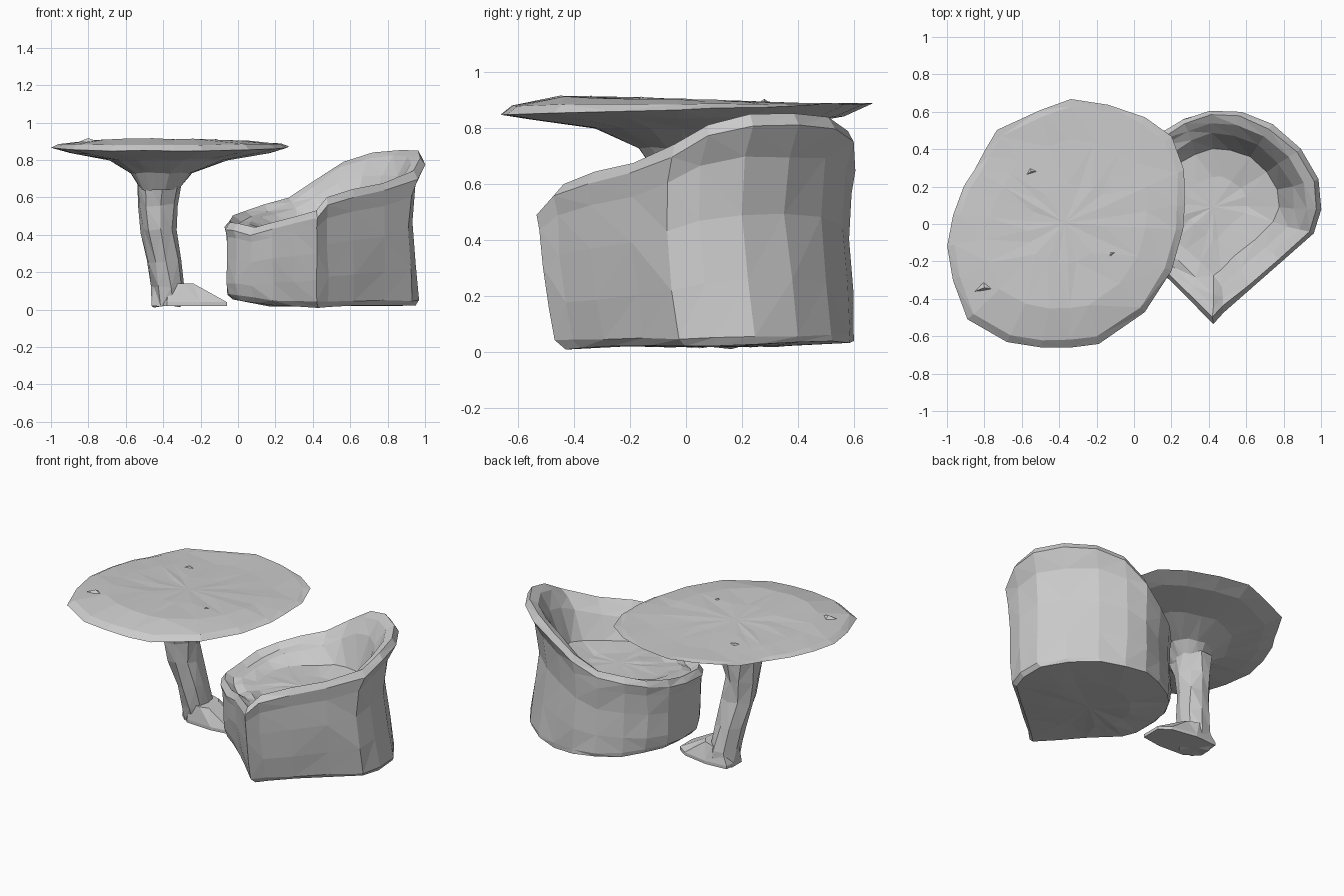
import bpy
import bmesh
import math
import random
from mathutils import Vector

random.seed(4)
default = bpy.data.objects.get("Cube")
if default:
    bpy.data.objects.remove(default, do_unlink=True)

GREY = (0.6, 0.6, 0.6, 1)
grey = bpy.data.materials.new("warm_grey")
grey.diffuse_color = GREY
grey.use_nodes = True
grey.node_tree.nodes["Principled BSDF"].inputs["Base Color"].default_value = GREY


def finish(name, bm):
    """Turn a bmesh into a flat shaded, triangulated object."""
    bmesh.ops.recalc_face_normals(bm, faces=bm.faces)
    bmesh.ops.triangulate(bm, faces=bm.faces, quad_method='SHORT_EDGE')
    mesh = bpy.data.meshes.new(name)
    bm.to_mesh(mesh)
    bm.free()
    mesh.materials.append(grey)
    obj = bpy.data.objects.new(name, mesh)
    bpy.context.collection.objects.link(obj)
    return obj


def loft(name, rings, jitter=0.0):
    """Skin a list of equally long closed rings and fan both ends."""
    bm = bmesh.new()
    loops = []
    for ring in rings:
        loops.append([bm.verts.new(p + Vector([random.uniform(-jitter, jitter)
                                               for axis in range(3)])) for p in ring])
    count = len(loops[0])
    for low, high in zip(loops, loops[1:]):
        for i in range(count):
            j = (i + 1) % count
            bm.faces.new((low[i], low[j], high[j], high[i]))
    for loop in (loops[0], loops[-1]):
        middle = bm.verts.new(sum((v.co for v in loop), Vector()) / count)
        for i in range(count):
            bm.faces.new((loop[i], loop[(i + 1) % count], middle))
    return finish(name, bm)


def oval(x, y, rx, ry, z, count):
    """Elliptical ring in plan."""
    angles = [math.tau * i / count for i in range(count)]
    return [Vector((x + rx * math.cos(a), y + ry * math.sin(a), z)) for a in angles]


# Table top: uneven hand cut disc with a bowl shaped underside
top_plan = [
    (0.27, 0.1), (0.27, 0.29), (0.2, 0.47), (0.06, 0.57), (-0.14, 0.64),
    (-0.34, 0.67), (-0.5, 0.61), (-0.73, 0.5), (-0.8, 0.39), (-0.85, 0.29),
    (-0.91, 0.2), (-0.97, 0.05), (-1, -0.12), (-0.97, -0.3), (-0.89, -0.51),
    (-0.68, -0.63), (-0.5, -0.66), (-0.34, -0.66), (-0.19, -0.64),
    (0.06, -0.47), (0.2, -0.25), (0.26, -0.03)]


def top_ring(scale, z, tilt=0.0, shift=0.0):
    """Outline shrunk towards the middle, tilted along y, shifted along x."""
    return [Vector((-0.36 + shift + (x + 0.36) * scale, y * scale, z + tilt * y))
            for x, y in top_plan]


top_rings = [
    top_ring(0.16, 0.64, 0, -0.06),
    top_ring(0.26, 0.73, 0, -0.05),
    top_ring(0.5, 0.80, 0, -0.01),
    top_ring(0.84, 0.838, 0.01),
    top_ring(1.0, 0.868, 0.03),
    top_ring(0.94, 0.885, 0.005),
    top_ring(0.68, 0.90, -0.02),
    top_ring(0.32, 0.903, -0.01),
]
loft("table_top", top_rings, 0.003)

# Small chips standing out of the table top
for x, y, turn in ((-0.55, 0.28, 0.3), (-0.12, -0.16, 0.7), (-0.8, -0.34, 0.1)):
    bm = bmesh.new()
    bmesh.ops.create_cone(bm, cap_ends=True, segments=3, radius1=0.06,
                          radius2=0, depth=0.02)
    chip = finish("table_chip", bm)
    chip.scale.y = 0.5
    chip.rotation_euler.z = turn
    chip.location = (x, y, 0.9 - 0.02 * y)

# Stem: gnarled column that leans and flares into the bowl
stem_rings = [
    oval(-0.37, 0.12, 0.09, 0.10, 0.02, 9),
    oval(-0.37, 0.11, 0.09, 0.10, 0.12, 9),
    oval(-0.39, 0.08, 0.095, 0.10, 0.26, 9),
    oval(-0.42, 0.04, 0.10, 0.11, 0.42, 9),
    oval(-0.43, 0.03, 0.105, 0.11, 0.56, 9),
    oval(-0.42, 0.02, 0.13, 0.13, 0.69, 9),
]
loft("table_stem", stem_rings, 0.012)

# Foot: low wedge reaching out from one side of the stem
foot_plan = [(-0.46, 0.1), (-0.38, 0.01), (-0.2, 0), (-0.06, 0.02),
             (-0.06, 0.15), (-0.13, 0.2), (-0.3, 0.23), (-0.45, 0.22)]
foot_top = [Vector((-0.36 + (x + 0.36) * 0.4, 0.11 + (y - 0.11) * 0.8, 0.14))
            for x, y in foot_plan]
foot_rings = [[Vector((x, y, 0.02)) for x, y in foot_plan],
              [Vector((x, y, 0.04)) for x, y in foot_plan], foot_top]
loft("table_foot", foot_rings)

# Tub chair outline in plan with rim height: flat arm, tall back, round arm, front
rim = [Vector(p) for p in (
    (0.42, -0.53, 0.53), (0.48, -0.47, 0.60), (0.62, -0.35, 0.64),
    (0.79, -0.2, 0.68), (0.96, -0.05, 0.74), (1.0, 0.08, 0.81),
    (0.99, 0.24, 0.85), (0.89, 0.4, 0.85), (0.74, 0.53, 0.84),
    (0.57, 0.6, 0.79), (0.41, 0.61, 0.69), (0.26, 0.56, 0.60),
    (0.12, 0.47, 0.56), (0.02, 0.37, 0.53), (-0.05, 0.24, 0.50),
    (-0.07, 0.1, 0.48), (-0.07, -0.07, 0.47), (-0.02, -0.15, 0.46),
    (0.07, -0.21, 0.44), (0.18, -0.29, 0.47), (0.30, -0.41, 0.50))]
MIDDLE = Vector((0.43, 0.1, 0))
BACK = Vector((0.5, 0.55, 0))
LEAN = Vector((0.83, 0.555, 0))


def chair_ring(pivot, sx, sy, height, waist=0.0):
    """Outline scaled about a pivot, with the back pulled in by a waist."""
    ring = []
    for p in rim:
        d = p - pivot
        q = pivot + Vector((d.x * sx, d.y * sy, 0))
        q -= LEAN * waist * min(1, max(0, (p.dot(LEAN) - 0.6) * 4))
        q.z = height(p)
        ring.append(q)
    return ring


def underside(p):
    """Base height: lowest at the front corner, lifted on the round side."""
    return 0.025 + 0.02 * p.y + 0.12 * max(0, 0.2 - p.x)


chair_rings = [
    chair_ring(MIDDLE, 0.5, 0.5, lambda p: 0.02),
    chair_ring(BACK, 0.93, 0.91, underside, 0.02),
    chair_ring(BACK, 0.97, 0.94, lambda p: underside(p) + 0.025, 0.02),
    chair_ring(BACK, 0.985, 0.965, lambda p: p.z * 0.3, 0.05),
    chair_ring(MIDDLE, 0.98, 0.975, lambda p: p.z * 0.58, 0.07),
    chair_ring(MIDDLE, 0.985, 0.985, lambda p: p.z * 0.82, 0.05),
    chair_ring(MIDDLE, 1.0, 1.0, lambda p: p.z - 0.04),
    chair_ring(MIDDLE, 0.95, 0.95, lambda p: p.z),
    chair_ring(MIDDLE, 0.86, 0.86, lambda p: p.z - 0.03),
    chair_ring(MIDDLE, 0.75, 0.75, lambda p: 0.7 * p.z + 0.12),
    chair_ring(MIDDLE, 0.6, 0.6, lambda p: 0.15 * p.z + 0.36),
    chair_ring(MIDDLE, 0.3, 0.3, lambda p: 0.44),
]
# The lowest corner of the base touches the ground
chair_rings[1][0].z = 0.004
loft("tub_chair", chair_rings, 0.005)
